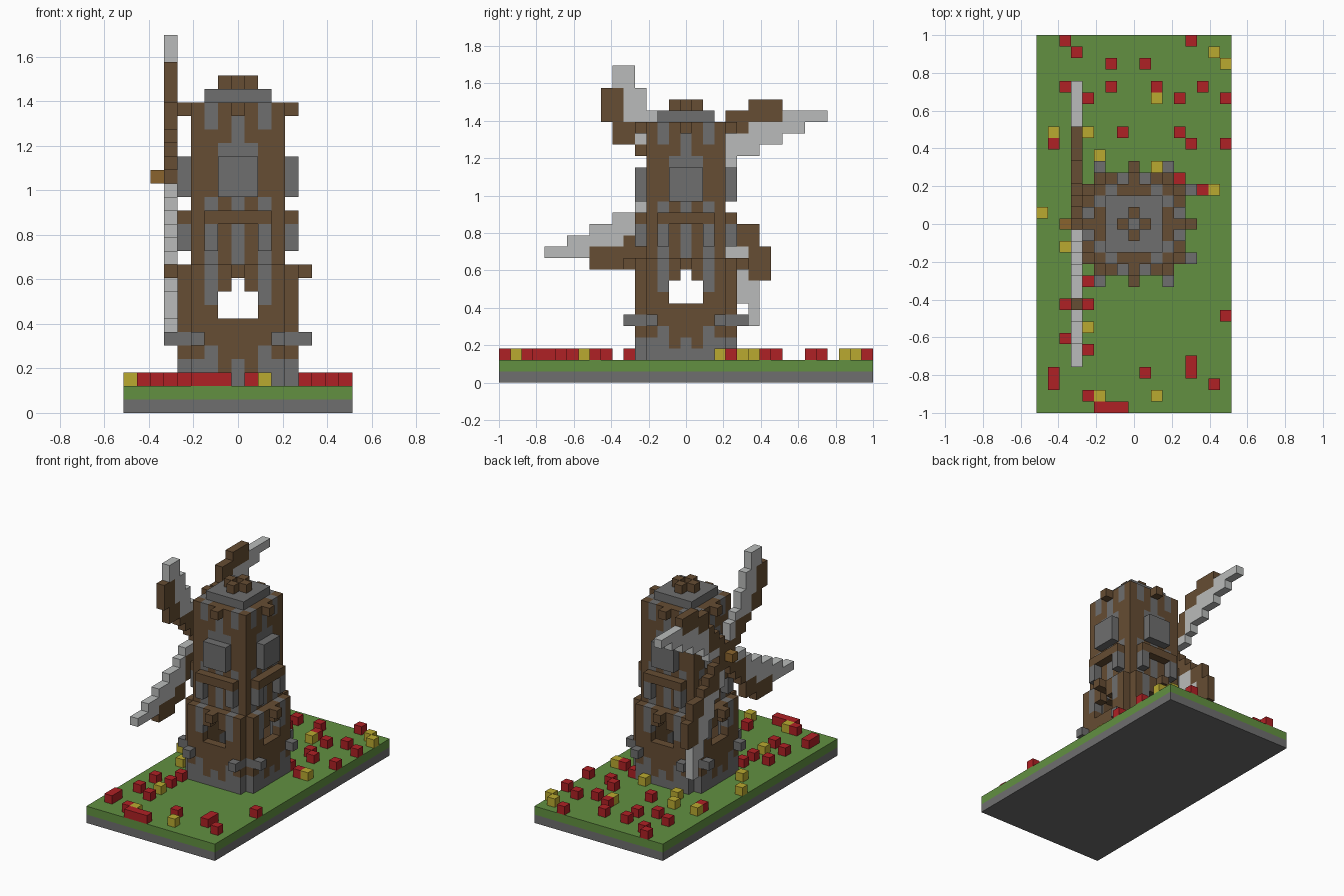
import bpy
import bmesh
from mathutils import Vector

cube = bpy.data.objects.get("Cube")
if cube:
    bpy.data.objects.remove(cube, do_unlink=True)

UNIT = 2 / 33  # edge of one block


def make_material(name, color):
    mat = bpy.data.materials.new(name)
    mat.use_nodes = True
    mat.diffuse_color = (*color, 1)
    mat.node_tree.nodes["Principled BSDF"].inputs["Base Color"].default_value = (*color, 1)
    return mat


STONE = make_material("stone grey", (0.156, 0.156, 0.156))
WOOD = make_material("dark wood", (0.133, 0.074, 0.033))
GRASS = make_material("grass green", (0.122, 0.28, 0.053))
RED = make_material("poppy red", (0.43, 0.015, 0.018))
YELLOW = make_material("flower yellow", (0.49, 0.4, 0.03))
CLOTH = make_material("sail white", (0.49, 0.5, 0.495))
OCHRE = make_material("hub ochre", (0.254, 0.127, 0.026))
LETTERS = {"g": STONE, "b": WOOD}


def build_blocks(name, cells):
    """Mesh of the exposed block faces; cells maps (x, y, z) to a material."""
    mesh = bpy.data.meshes.new(name)
    mats = list(dict.fromkeys(cells.values()))
    for mat in mats:
        mesh.materials.append(mat)
    bm = bmesh.new()
    verts = {}

    def vert(corner):
        key = tuple(round(c * 2) for c in corner)
        if key not in verts:
            verts[key] = bm.verts.new(corner * UNIT)
        return verts[key]

    for cell, mat in cells.items():
        centre = Vector(cell) + Vector((0, 0, 0.5))
        for axis in range(3):
            for sign in (-1, 1):
                normal = Vector((0, 0, 0))
                normal[axis] = sign
                if tuple(int(a + b) for a, b in zip(cell, normal)) in cells:
                    continue
                u = Vector((0, 0, 0))
                u[(axis + 1) % 3] = 0.5
                v = normal.cross(u)
                mid = centre + normal / 2
                ring = [vert(mid + p) for p in (-u - v, u - v, u + v, v - u)]
                bm.faces.new(ring).material_index = mats.index(mat)
    bm.to_mesh(mesh)
    bm.free()
    obj = bpy.data.objects.new(name, mesh)
    bpy.context.collection.objects.link(obj)
    return obj


def slab(name, layer, mat):
    bpy.ops.mesh.primitive_cube_add(size=1, location=(0, 0, (layer + 0.5) * UNIT))
    obj = bpy.context.object
    obj.name = name
    obj.scale = (17 * UNIT, 33 * UNIT, UNIT)
    obj.data.materials.append(mat)


# Ground
slab("ground_stone", 0, STONE)
slab("ground_grass", 1, GRASS)


# Tower: each layer is a half facade repeated on all four sides
def around(cells, a, b, k, mat):
    for s in (-1, 1):
        for t in (-1, 1):
            cells[(s * a, t * b, k)] = mat
            cells[(t * b, s * a, k)] = mat


def facade(cells, rows, first, distance):
    for k, row in enumerate(rows.split(), first):
        for a, letter in enumerate(row):
            if letter in LETTERS:
                around(cells, a, distance, k, LETTERS[letter])


lower = {}
facade(lower, "gggg gbgg bbgb bbbg bbbb ..bb ..gb .bgb bbgb", 2, 4)
for k in range(2, 11):
    around(lower, 3, 3, k, STONE)
around(lower, 3, 5, 5, STONE)
around(lower, 0, 5, 10, WOOD)
build_blocks("tower_base", lower)

upper = {}
facade(upper, "gbgb gbgb gbgb bbbb gbgb ggbb ggbb ggbb ggbb gbbb gbgb bbgb", 11, 3)
facade(upper, "..g ..g bbb", 12, 4)
facade(upper, "gg gg gg", 16, 4)
around(upper, 0, 4, 22, WOOD)
build_blocks("tower_upper", upper)

# Stepped roof
roof = {(i, j, 23): STONE for i in range(-2, 3) for j in range(-2, 3)}
around(roof, 0, 1, 24, WOOD)
build_blocks("roof", roof)

# Sails: one curved blade as (height, start, end, material) runs, turned four ways
BLADE = [
    (1, 0, 1, WOOD), (1, 2, 3, CLOTH), (2, 1, 3, WOOD), (2, 4, 4, CLOTH),
    (3, 2, 3, WOOD), (3, 4, 6, CLOTH), (4, 3, 3, WOOD), (4, 4, 8, CLOTH),
    (5, 4, 5, WOOD), (5, 6, 10, CLOTH), (6, 4, 8, WOOD), (6, 9, 12, CLOTH),
    (7, 6, 8, WOOD),
]
SAIL_X, HUB_Z, TOP = -5, 17, 27
names = ("back_sail", "upper_sail", "front_sail", "lower_sail")
for turn, name in enumerate(names):
    cells = {}
    for q, start, end, mat in BLADE:
        for p in range(start, end + 1):
            y, z = p, q
            for _ in range(turn):
                y, z = -z, y
            if z + HUB_Z <= TOP:
                cells[(SAIL_X, y, z + HUB_Z)] = mat
    build_blocks(name, cells)
build_blocks("sail_hub", {(SAIL_X, 0, HUB_Z): WOOD, (SAIL_X - 1, 0, HUB_Z): OCHRE})

# Flowers
POPPIES = [
    (-6, 16), (-5, 15), (5, 16), (-2, 14), (1, 14), (-6, 12), (-2, 12), (2, 12), (6, 12),
    (-4, 11), (4, 11), (8, 11), (-1, 8), (4, 8), (-7, 7), (5, 7), (8, 7), (4, 4), (6, 3),
    (-4, -5), (-6, -7), (-4, -7), (8, -8), (-6, -10), (-4, -11), (-7, -13), (-7, -14),
    (1, -13), (5, -12), (5, -13), (7, -14), (-4, -15), (-3, -16), (-2, -16), (-1, -16),
]
DANDELIONS = [
    (7, 15), (8, 14), (2, 11), (-7, 8), (-4, 8), (-3, 6), (2, 5), (7, 3),
    (-8, 1), (-6, -2), (-4, -9), (-3, -15), (2, -15),
]
build_blocks("red_flowers", {(x, y, 2): RED for x, y in POPPIES})
build_blocks("yellow_flowers", {(x, y, 2): YELLOW for x, y in DANDELIONS})
